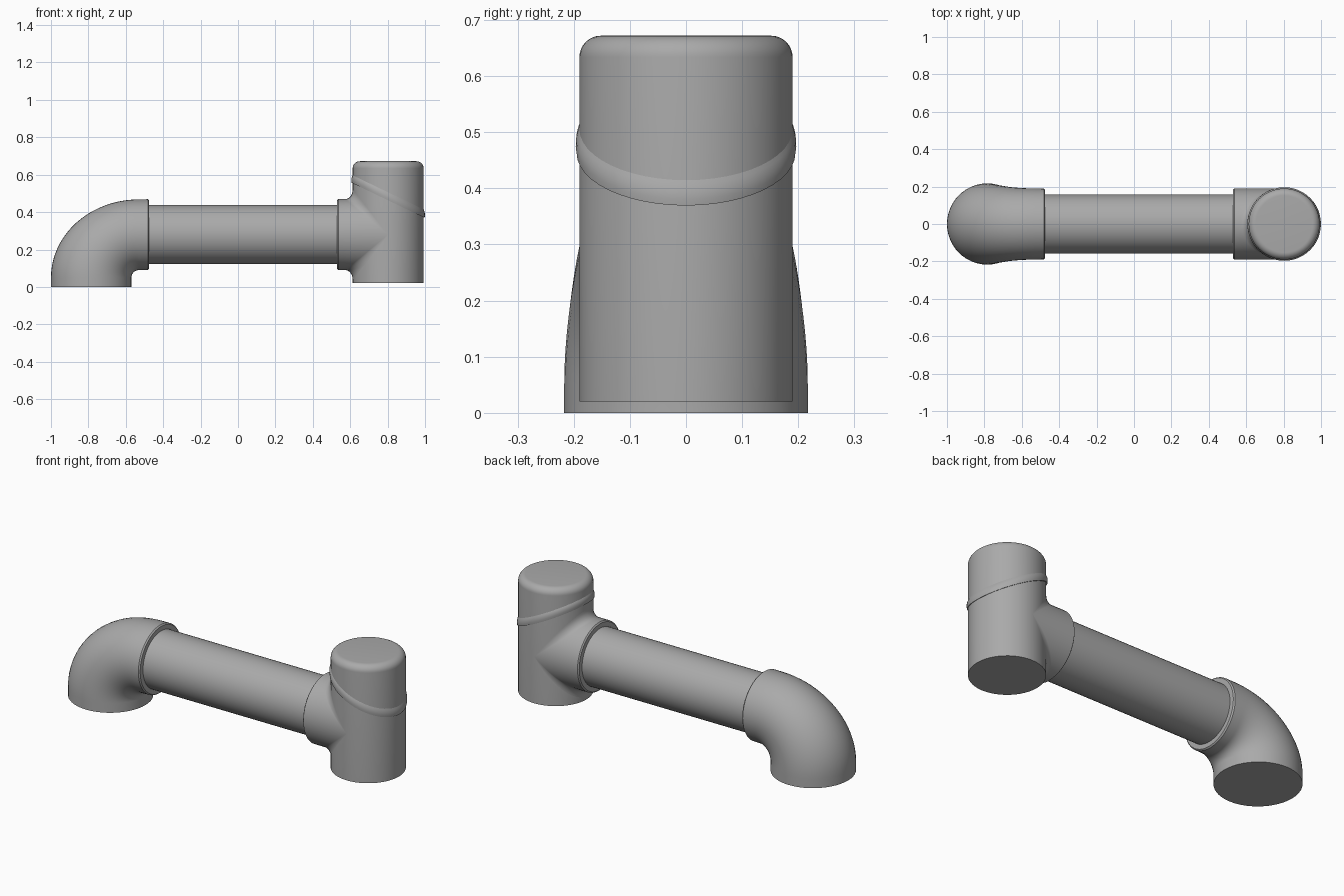
import bpy, bmesh
from math import sin, cos, pi, radians
from mathutils import Vector

cube = bpy.data.objects.get("Cube")
if cube:
    bpy.data.objects.remove(cube)

SEG = 48
AXIS_Z = 0.28     # height of the horizontal pipe
POST_X = 0.803    # centre of the upright pipe
R = 0.19          # fitting radius
TURNS = [2 * pi * i / SEG for i in range(SEG)]

grey = bpy.data.materials.new("Pipe grey")
grey.use_nodes = True
colour = (0.4, 0.4, 0.4, 1)
grey.diffuse_color = colour
grey.node_tree.nodes["Principled BSDF"].inputs["Base Color"].default_value = colour


def loft(name, rings, caps=(True, True)):
    """Skin a list of closed rings and cap the ends."""
    bm = bmesh.new()
    rows = [[bm.verts.new(p) for p in ring] for ring in rings]
    for a, b in zip(rows, rows[1:]):
        for i in range(SEG):
            j = (i + 1) % SEG
            bm.faces.new((a[i], a[j], b[j], b[i]))
    for row, cap in zip((rows[0], rows[-1]), caps):
        if cap:
            bm.faces.new(row)
    bmesh.ops.recalc_face_normals(bm, faces=bm.faces)
    mesh = bpy.data.meshes.new(name)
    bm.to_mesh(mesh)
    bm.free()
    obj = bpy.data.objects.new(name, mesh)
    bpy.context.collection.objects.link(obj)
    mesh.materials.append(grey)
    bpy.ops.object.select_all(action='DESELECT')
    obj.select_set(True)
    bpy.context.view_layer.objects.active = obj
    bpy.ops.object.shade_smooth_by_angle(angle=radians(35))
    return obj


def ring_x(x, r):
    return [Vector((x, r * sin(t), AXIS_Z + r * cos(t))) for t in TURNS]


def ring_z(z, r, slope=0.0):
    return [Vector((POST_X + r * cos(t), r * sin(t), z + slope * r * cos(t))) for t in TURNS]


# Elbow: oval sections swept about the inside corner, then a short socket
pivot = Vector((-0.53, 0, 0.05))
elbow = []
STEPS = 20
for k in range(STEPS + 1):
    f = k / STEPS
    a = f * pi / 2
    outer = pivot + Vector((-0.47 * cos(a), 0, 0.418 * sin(a)))
    inner = pivot + Vector((-0.04 * cos(a), 0, 0.04 * sin(a)))
    mid, half = (outer + inner) / 2, (outer - inner) / 2
    width = 0.217 + (R - 0.217) * f * f * (3 - 2 * f)
    elbow.append([mid + half * cos(t) + Vector((0, width * sin(t), 0)) for t in TURNS])
foot = [Vector((p.x, p.y, 0)) for p in elbow[0]]
loft("elbow", [foot] + elbow + [ring_x(-0.482, 0.189), ring_x(-0.475, 0.183)])

# Straight pipe between the two fittings
loft("long_pipe", [ring_x(-0.5, 0.158), ring_x(0.56, 0.158)])

# Upright pipe with a rounded top
bevel = 0.038
top = [ring_z(0.672 - bevel + bevel * sin(a), R - bevel + bevel * cos(a))
       for a in [k * pi / 16 for k in range(9)]]
loft("upright_pipe", [ring_z(0.02, R)] + top)

# Slanted lip around the upright pipe
lip = [(0.463, 0.185), (0.463, 0.195), (0.475, 0.1965), (0.488, 0.196),
       (0.499, 0.193), (0.508, 0.189)]
loft("slanted_lip", [ring_z(z, r, -0.48) for z, r in lip], (False, False))

# Side branch: collar blending into the upright with a concave fillet
branch = [ring_x(0.53, 0.183), ring_x(0.536, R)]
for k in range(9):
    a = k / 8 * pi / 2
    ring = []
    for t in TURNS:
        c = cos(t)
        rx, rz = 0.04 * abs(c), 0.05 * c
        ring.append(Vector((POST_X - R * abs(c) - rx + rx * sin(a), R * sin(t),
                            AXIS_Z + R * c + rz * (1 - cos(a)))))
    branch.append(ring)
loft("branch_collar", branch, (True, False))
